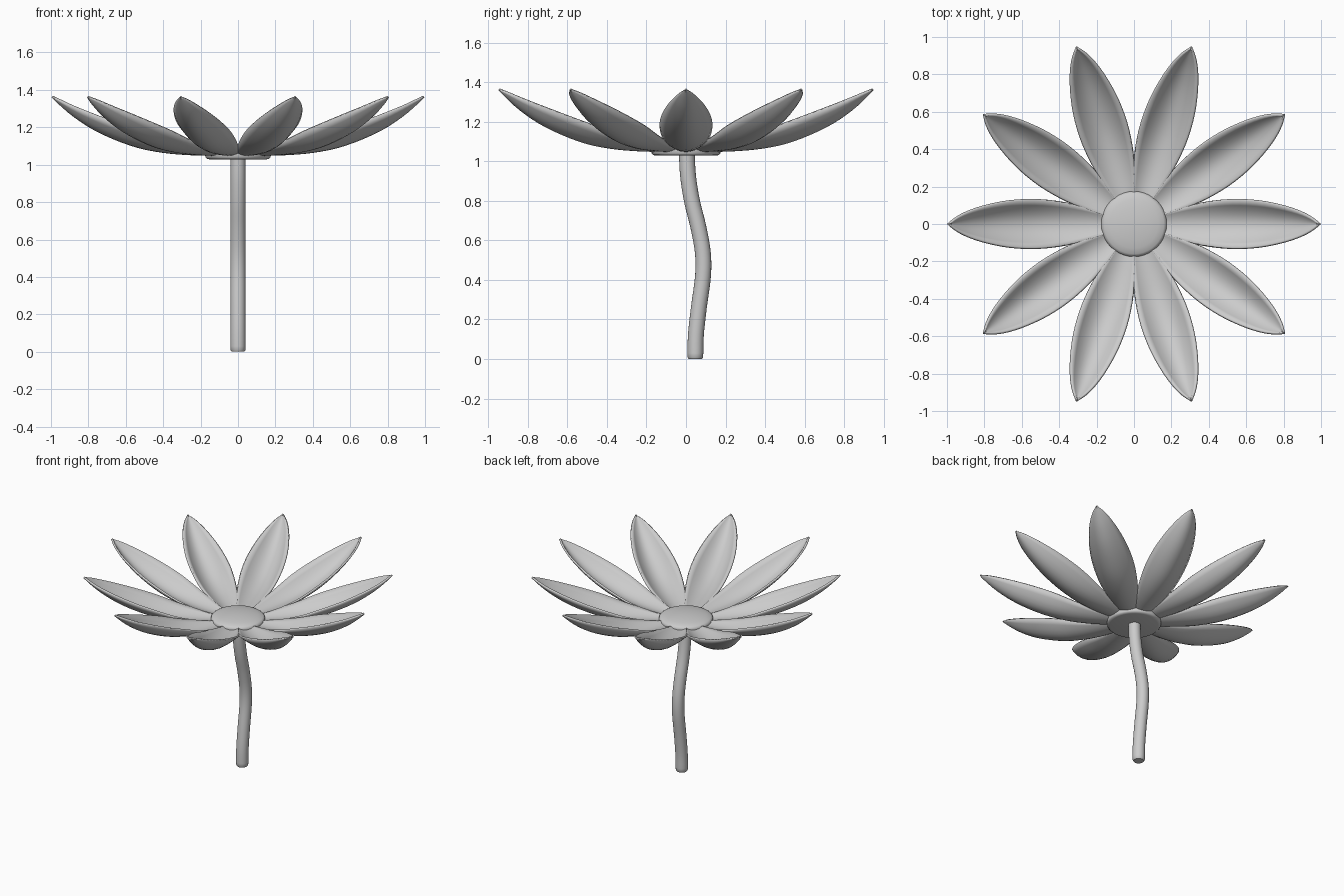
import bpy, bmesh, math
from mathutils import Vector, Matrix

if "Cube" in bpy.data.objects:
    bpy.data.objects.remove(bpy.data.objects["Cube"])


def make_object(name, bm, angle=40):
    bmesh.ops.recalc_face_normals(bm, faces=bm.faces)
    me = bpy.data.meshes.new(name)
    bm.to_mesh(me)
    bm.free()
    ob = bpy.data.objects.new(name, me)
    bpy.context.collection.objects.link(ob)
    bpy.ops.object.select_all(action='DESELECT')
    ob.select_set(True)
    bpy.context.view_layer.objects.active = ob
    bpy.ops.object.shade_smooth_by_angle(angle=math.radians(angle))
    return ob


def smooth_path(points, steps=4):
    """Catmull-Rom interpolation through a list of tuples."""
    pts = [Vector(p) for p in points]
    pts = [2 * pts[0] - pts[1]] + pts + [2 * pts[-1] - pts[-2]]
    out = []
    for i in range(1, len(pts) - 2):
        a, b, c, d = pts[i - 1:i + 3]
        for s in range(steps):
            t = s / steps
            out.append(0.5 * (2 * b + (c - a) * t + (2 * a - 5 * b + 4 * c - d) * t * t
                              + (3 * b - a - 3 * c + d) * t ** 3))
    return out + [pts[-2]]


def skin_rings(bm, rings):
    """Joins closed rings into a capped tube."""
    loops = [[bm.verts.new(p) for p in r] for r in rings]
    n = len(loops[0])
    for a, b in zip(loops, loops[1:]):
        for i in range(n):
            j = (i + 1) % n
            bm.faces.new((a[i], a[j], b[j], b[i]))
    bm.faces.new(loops[0][::-1])
    bm.faces.new(loops[-1])


# Petals: cupped shells; radius, half width, height of midline, height of edge
PETAL = [(0.08, 0.035, 1.045, 1.050), (0.18, 0.067, 1.048, 1.068),
         (0.28, 0.097, 1.052, 1.090), (0.40, 0.122, 1.063, 1.125),
         (0.53, 0.134, 1.088, 1.175), (0.66, 0.128, 1.133, 1.222),
         (0.78, 0.106, 1.190, 1.268), (0.88, 0.075, 1.256, 1.308),
         (0.95, 0.040, 1.315, 1.340), (0.997, 0.003, 1.360, 1.362)]
ACROSS = 10
stations = smooth_path([Vector(p) for p in PETAL], 3)
for k in range(10):
    bm = bmesh.new()
    rows = []
    for r, w, zm, ze in stations:
        row = []
        for i in range(ACROSS + 1):
            v = 2 * i / ACROSS - 1
            row.append(bm.verts.new((r, v * w, zm + (ze - zm) * v * v)))
        rows.append(row)
    for a, b in zip(rows, rows[1:]):
        for i in range(ACROSS):
            bm.faces.new((a[i], b[i], b[i + 1], a[i + 1]))
    bmesh.ops.rotate(bm, verts=bm.verts, cent=(0, 0, 0),
                     matrix=Matrix.Rotation(k * math.pi / 5, 3, 'Z'))
    petal = make_object(f"petal_{k + 1}", bm)
    shell = petal.modifiers.new("thickness", 'SOLIDIFY')
    shell.thickness = 0.012
    # grow towards the upper side whichever way the faces point
    shell.offset = 1 if petal.data.polygons[0].normal.z > 0 else -1


# Flower centre: rounded disc with a shallow dome
def circle(radius, z, n=40, y=0.0):
    return [(radius * math.cos(2 * math.pi * i / n),
             y + radius * math.sin(2 * math.pi * i / n), z) for i in range(n)]


bm = bmesh.new()
profile = [(0.155, 1.029), (0.167, 1.032), (0.174, 1.040), (0.175, 1.065),
           (0.171, 1.076), (0.160, 1.083), (0.13, 1.091), (0.09, 1.097),
           (0.045, 1.101), (0.01, 1.102)]
skin_rings(bm, [circle(r, z) for r, z in profile])
make_object("flower_centre", bm)

# Stem: round tube swept along a gentle S in y
path = smooth_path([(0, 0.047, 0.0), (0, 0.050, 0.12), (0, 0.065, 0.26),
                    (0, 0.086, 0.42), (0, 0.085, 0.54), (0, 0.062, 0.67),
                    (0, 0.030, 0.80), (0, 0.010, 0.93), (0, 0.004, 1.05)], 4)
bm = bmesh.new()
rings = [circle(0.033, 0.0, 20, 0.047), circle(0.039, 0.008, 20, 0.047)]
for i in range(1, len(path)):
    p = path[i]
    t = (path[min(i + 1, len(path) - 1)] - path[i - 1]).normalized()
    side = Vector((1, 0, 0))
    up = t.cross(side)
    rings.append([p + 0.04 * (side * math.cos(a) + up * math.sin(a))
                  for a in (2 * math.pi * j / 20 for j in range(20))])
skin_rings(bm, rings)
make_object("stem", bm, 50)
